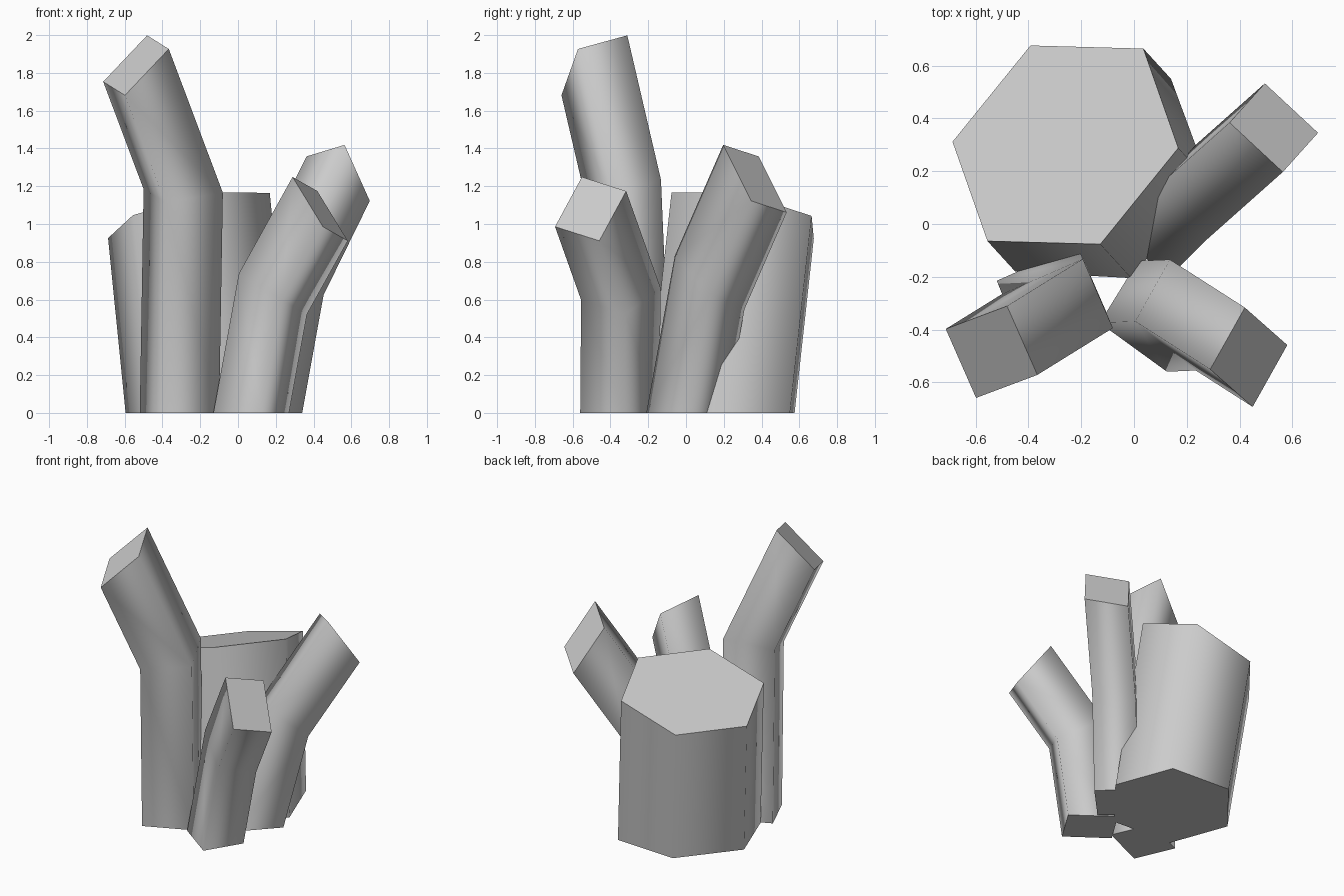
import bpy
import bmesh
from math import cos, sin, tau
from mathutils import Vector

cube = bpy.data.objects.get("Cube")
if cube:
    bpy.data.objects.remove(cube)

grey = bpy.data.materials.new("plain grey")
grey.use_nodes = True
colour = (0.6, 0.6, 0.6, 1)
grey.diffuse_color = colour
grey.node_tree.nodes["Principled BSDF"].inputs["Base Color"].default_value = colour


def slide_to_plane(point, direction, centre, slope):
    """Move a point along direction onto the plane through centre with the given x, y slope."""
    normal = Vector((-slope[0], -slope[1], 1))
    return point + direction * (normal.dot(centre - point) / normal.dot(direction))


def limb(name, sides, base, u, v, cuts):
    """Prism with a flat base, carried through sloping cuts at each bend and at the tip."""
    bm = bmesh.new()
    axis = Vector((*base, 0))
    u, v = Vector((*u, 0)), Vector((*v, 0))
    ring = [axis + u * cos(tau * i / sides) + v * sin(tau * i / sides) for i in range(sides)]
    verts = [bm.verts.new(p) for p in ring]
    caps = [bm.faces.new(verts)]
    for centre, slope in cuts:
        centre = Vector(centre)
        ring = [slide_to_plane(p, centre - axis, centre, slope) for p in ring]
        upper = [bm.verts.new(p) for p in ring]
        for i in range(sides):
            j = (i + 1) % sides
            bm.faces.new((verts[i], verts[j], upper[j], upper[i])).smooth = True
        axis, verts = centre, upper
    caps.append(bm.faces.new(verts))
    # Crisp rims round the cut ends, rounded shading along the sides
    for cap in caps:
        for edge in cap.edges:
            edge.smooth = False
    bmesh.ops.recalc_face_normals(bm, faces=bm.faces)
    mesh = bpy.data.meshes.new(name)
    bm.to_mesh(mesh)
    bm.free()
    mesh.materials.append(grey)
    bpy.context.collection.objects.link(bpy.data.objects.new(name, mesh))


# Broad six-sided stump at the back
limb("stump", 6, (-0.155, 0.185), (0.44, -0.025), (0.087, 0.436),
     [((-0.26, 0.30, 1.045), (0.274, -0.228))])

# Tall bent branch at the front right
limb("tall_branch", 4, (-0.31, -0.28), (-0.21, 0.065), (0.095, 0.2),
     [((-0.29, -0.33, 1.175), (0.04, 0.28)),
      ((-0.54, -0.485, 1.84), (0.817, 0.635))])

# Short bent branch at the front left
limb("front_branch", 4, (0.07, -0.35), (-0.2, -0.025), (-0.055, 0.21),
     [((0.185, -0.345, 0.63), (-0.597, 0.015)),
      ((0.435, -0.505, 1.08), (-1.283, 0.4))])

# Bent branch leaning to the back left
limb("side_branch", 4, (0.135, 0), (-0.205, -0.015), (-0.01, -0.21),
     [((0.26, 0.125, 0.69), (-0.33, -0.793)),
      ((0.53, 0.365, 1.24), (-0.845, -1.235))])
